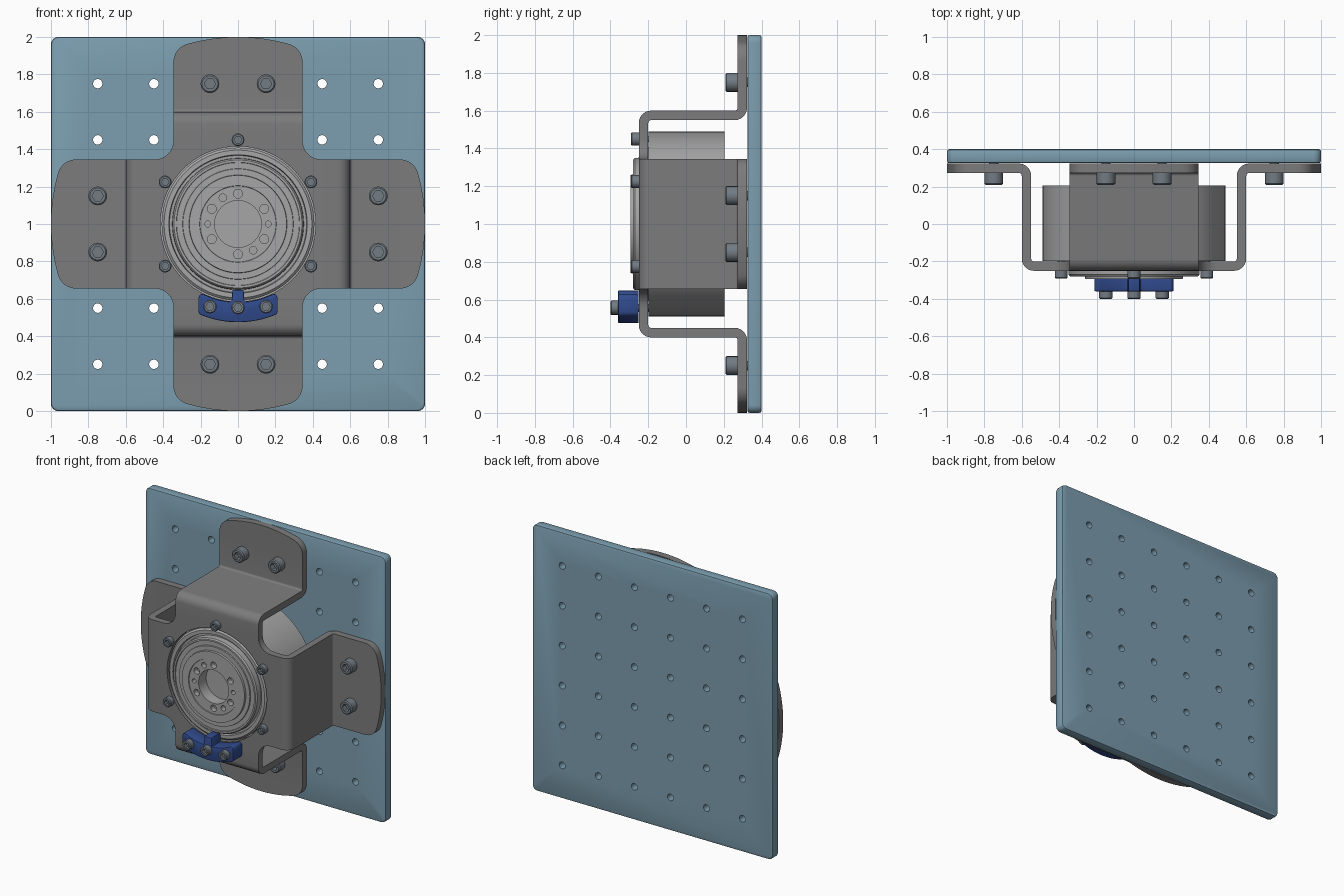
import bpy, bmesh
from math import sin, cos, pi, sqrt, atan2, radians

if "Cube" in bpy.data.objects:
    bpy.data.objects.remove(bpy.data.objects["Cube"])

def material(name, rgb):
    m = bpy.data.materials.new(name)
    m.diffuse_color = (*rgb, 1)
    m.use_nodes = True
    m.node_tree.nodes["Principled BSDF"].inputs["Base Color"].default_value = m.diffuse_color
    return m

BLUE_STEEL = material("blue_steel", (0.20, 0.34, 0.43))
DARK_GREY = material("dark_grey", (0.20, 0.20, 0.20))
LIGHT_GREY = material("light_grey", (0.38, 0.38, 0.38))
SCREW_GREY = material("screw_grey", (0.17, 0.20, 0.23))
CLAMP_BLUE = material("clamp_blue", (0.03, 0.07, 0.27))

def make(name, bm, mat=None, loc=(0, 0, 0)):
    bmesh.ops.recalc_face_normals(bm, faces=bm.faces)
    me = bpy.data.meshes.new(name)
    bm.to_mesh(me)
    bm.free()
    ob = bpy.data.objects.new(name, me)
    ob.location = loc
    if mat:
        me.materials.append(mat)
    bpy.context.collection.objects.link(ob)
    return ob

def bake(ob):
    """Apply all modifiers."""
    dg = bpy.context.evaluated_depsgraph_get()
    me = bpy.data.meshes.new_from_object(ob.evaluated_get(dg))
    ob.modifiers.clear()
    ob.data = me

def extrude(name, pts, y0, y1, mat, bevel):
    """Outline in x/z pushed along y, with bevelled rims."""
    bm = bmesh.new()
    a, b = ([bm.verts.new((x, y, z)) for x, z in pts] for y in (y0, y1))
    bm.faces.new(a)
    bm.faces.new(b)
    for i in range(len(a)):
        bm.faces.new((a[i - 1], a[i], b[i], b[i - 1]))
    ob = make(name, bm, mat)
    m = ob.modifiers.new("bevel", 'BEVEL')
    m.width, m.segments, m.limit_method = bevel, 2, 'ANGLE'
    bake(ob)
    return ob

def lathe(name, profile, n, mat, loc=(0, 0, 0)):
    """Revolve (radius, y[, hex]) points around the y axis."""
    bm = bmesh.new()
    rings = []
    for r, y, *hexed in profile:
        ring = []
        for i in range(n):
            a = 2 * pi * i / n
            k = cos(pi / 6) / cos(a % (pi / 3) - pi / 6) if hexed else 1
            ring.append(bm.verts.new((r * k * cos(a), y, r * k * sin(a))))
        rings.append(ring)
    for p, q in zip(rings, rings[1:]):
        for i in range(n):
            bm.faces.new((p[i - 1], p[i], q[i], q[i - 1]))
    bm.faces.new(rings[0])
    bm.faces.new(rings[-1])
    return make(name, bm, mat, loc)

def drill(ob, holes, y0, y1):
    """Cut round holes (x, z, radius) from y0 to y1."""
    bm = bmesh.new()
    for x, z, r in holes:
        a, b = ([bm.verts.new((x + r * cos(2 * pi * i / 20), y, z + r * sin(2 * pi * i / 20)))
                 for i in range(20)] for y in (y0, y1))
        bm.faces.new(a)
        bm.faces.new(b)
        for i in range(20):
            bm.faces.new((a[i - 1], a[i], b[i], b[i - 1]))
    cutter = make("hole_cutter", bm, None, ob.location)
    cutter.hide_render = True
    m = ob.modifiers.new("holes", 'BOOLEAN')
    m.operation, m.object, m.solver = 'DIFFERENCE', cutter, 'EXACT'
    bake(ob)
    bpy.data.objects.remove(cutter)

def screws(name, places, r, top, seat, depth):
    """Socket-head screws facing -y."""
    prof = [(r * .5, depth), (r * .5, seat), (r, seat), (r, top + r * .15), (r * .85, top),
            (r * .6, top, 1), (r * .6, top + r * .8, 1)]
    first = None
    for x, z in places:
        if first is None:
            first = ob = lathe(name, prof, 24, SCREW_GREY)
        else:
            ob = bpy.data.objects.new(name, first.data)
            bpy.context.collection.objects.link(ob)
        ob.location = (x, 0, z)

# Perforated back plate
R = 0.04
corners = [(sx * (1 - R) + R * cos(s + t * pi / 12), 1 + sz * (1 - R) + R * sin(s + t * pi / 12))
           for sx, sz, s in ((1, 1, 0), (-1, 1, pi / 2), (-1, -1, pi), (1, -1, 1.5 * pi))
           for t in range(7)]
plate = extrude("back_plate", corners, 0.325, 0.40, BLUE_STEEL, 0.012)
grid = [-0.75 + 0.3 * i for i in range(6)]
drill(plate, [(x, 1 + z, 0.025) for x in grid for z in grid], 0.2, 0.5)

# Folded sheet bracket: middle surface of one arm as (distance, y, half width)
W, B, FRONT, WALL, FLANGE = 0.345, 0.04, -0.225, 0.575, 0.298
arm = [(0.445, FRONT, W)]
arm += [(WALL - B + B * sin(t * pi / 12), FRONT + B - B * cos(t * pi / 12), W) for t in range(7)]
arm += [(WALL + B - B * cos(t * pi / 12), FLANGE - B + B * sin(t * pi / 12), W) for t in range(7)]
cz = sqrt(0.9 ** 2 - 0.245 ** 2)
end = atan2(cz, 0.245)
arm += [(cz + 0.1 * sin(end * t / 8), FLANGE, 0.245 + 0.1 * cos(end * t / 8)) for t in range(9)]
arm += [(sqrt(1 - w * w), FLANGE, w) for w in [0.272 * (1 - t / 10) for t in range(1, 11)]]

bm = bmesh.new()
outline = []
for q in range(4):
    c, s = cos(q * pi / 2), sin(q * pi / 2)
    turn = lambda u, v, y: bm.verts.new((u * c - v * s, y, u * s + v * c))
    pairs = [(turn(d, -w, y), turn(d, w, y)) for d, y, w in arm]
    for p, n in zip(pairs, pairs[1:]):
        bm.faces.new((p[0], n[0], n[1], p[1]))
    outline += [turn(0.445 - 0.1 * sin(t * pi / 16), 0.445 - 0.1 * cos(t * pi / 16), FRONT)
                for t in range(9)]
hole = [bm.verts.new((0.415 * cos(i * pi / 36), FRONT, 0.415 * sin(i * pi / 36))) for i in range(72)]
edges = [bm.edges.new((loop[i - 1], loop[i])) for loop in (outline, hole) for i in range(len(loop))]
bmesh.ops.triangle_fill(bm, use_beauty=True, edges=edges)
bmesh.ops.remove_doubles(bm, verts=bm.verts, dist=0.0005)
bmesh.ops.dissolve_degenerate(bm, edges=bm.edges, dist=0.0001)
bracket = make("folded_bracket", bm, DARK_GREY, (0, 0, 1))
m = bracket.modifiers.new("sheet", 'SOLIDIFY')
m.thickness, m.offset, m.use_even_offset = 0.05, 0, True
bake(bracket)

# Round drive unit with stepped front face
drive = lathe("drive_unit", [
    (0.3, 0.205), (0.49, 0.205), (0.49, -0.199), (0.408, -0.199), (0.408, -0.235), (0.395, -0.247),
    (0.37, -0.247), (0.366, -0.228), (0.352, -0.228), (0.35, -0.27), (0.342, -0.28),
    (0.33, -0.28), (0.328, -0.272), (0.296, -0.272), (0.294, -0.28), (0.262, -0.28),
    (0.26, -0.295), (0.205, -0.295), (0.203, -0.29), (0.125, -0.29), (0.125, -0.2)],
    96, LIGHT_GREY, (0, 0, 1))
bolt_circle = [(30 + 60 * i, 0.024) for i in range(6)] + [(0, 0.016), (180, 0.016), (120, 0.02), (300, 0.02)]
drill(drive, [(0.162 * cos(radians(a)), 0.162 * sin(radians(a)), r) for a, r in bolt_circle], -0.4, -0.25)

# Blue clamp: arcs concentric with the drive, and a centre nub
half = [(x, 1 - sqrt(0.525 ** 2 - x * x)) for x in [0.025 * i for i in range(1, 9)]]
half += [(0.208, 0.522), (0.212, 0.535), (0.212, 0.605), (0.206, 0.62), (0.195, 0.627)]
half += [(x, 1 - sqrt(0.418 ** 2 - x * x)) for x in (0.18, 0.15, 0.12, 0.09, 0.06, 0.034)]
half += [(0.03, 0.648)]
extrude("clamp", [(0, 0.475)] + half + [(-x, z) for x, z in reversed(half)],
        -0.36, -0.251, CLAMP_BLUE, 0.006)

# Screws
screws("flange_screw", [(s * 0.15, z) for s in (-1, 1) for z in (0.25, 1.75)] +
       [(s * 0.75, z) for s in (-1, 1) for z in (0.85, 1.15)], 0.05, 0.208, 0.273, 0.345)
screws("face_screw", [(0.45 * cos(radians(a)), 1 + 0.45 * sin(radians(a)))
                      for a in (30, 90, 150, 210, 330)], 0.034, -0.292, -0.25, -0.19)
screws("clamp_screw", [(-0.15, 0.558), (0, 0.553), (0.15, 0.558)], 0.036, -0.40, -0.36, -0.19)

# Smooth shading with sharp edges kept
bpy.ops.object.select_all(action='DESELECT')
for ob in bpy.context.scene.objects:
    ob.select_set(True)
    bpy.context.view_layer.objects.active = ob
bpy.ops.object.shade_smooth_by_angle(angle=radians(30))
